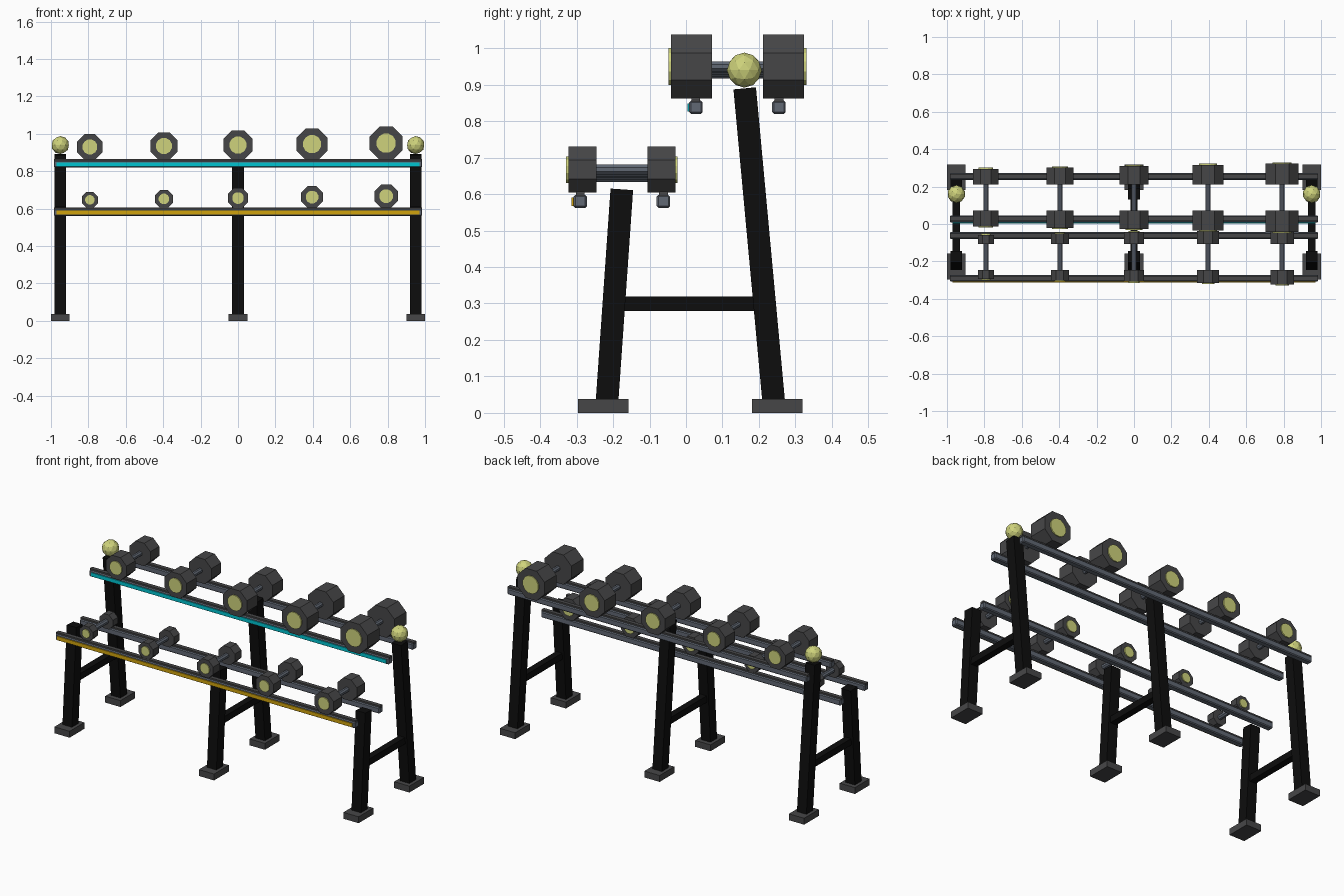
import bpy, bmesh, math
from mathutils import Matrix, Vector

if "Cube" in bpy.data.objects:
    bpy.data.objects.remove(bpy.data.objects["Cube"])


def material(name, rgb):
    m = bpy.data.materials.new(name)
    m.diffuse_color = (*rgb, 1)
    m.use_nodes = True
    m.node_tree.nodes["Principled BSDF"].inputs["Base Color"].default_value = m.diffuse_color
    return m


BLACK = material("frame_black", (0.004, 0.004, 0.004))
DARK = material("rubber_grey", (0.062, 0.062, 0.064))
SLATE = material("steel_slate", (0.12, 0.14, 0.175))
LIME = material("pale_lime", (0.62, 0.65, 0.20))
CYAN = material("cyan", (0.0, 0.56, 0.64))
GOLD = material("gold", (0.64, 0.37, 0.004))


def finish(bm, name, mat):
    me = bpy.data.meshes.new(name)
    bm.to_mesh(me)
    bm.free()
    me.materials.append(mat)
    ob = bpy.data.objects.new(name, me)
    bpy.context.collection.objects.link(ob)
    return ob


def box(name, center, size, mat, bevel=0.0):
    bm = bmesh.new()
    bmesh.ops.create_cube(bm, size=1)
    bmesh.ops.scale(bm, vec=size, verts=bm.verts)
    if bevel:
        bmesh.ops.bevel(bm, geom=bm.edges[:], offset=bevel, segments=1,
                        affect='EDGES')
    ob = finish(bm, name, mat)
    ob.location = center
    return ob


def post(name, a, b, width, mat):
    # square bar running from point a to point b
    a, b = Vector(a), Vector(b)
    d = b - a
    ob = box(name, (a + b) / 2, (width, width, d.length), mat)
    ob.rotation_euler = (math.atan2(-d.y, d.z), 0, 0)
    return ob


def cylinder_y(name, x, y0, y1, z, r, sides, mat):
    # prism along y with a flat side on top; r measured to the flats
    bm = bmesh.new()
    R = r / math.cos(math.pi / sides)
    bmesh.ops.create_cone(bm, cap_ends=True, segments=sides, radius1=R,
                          radius2=R, depth=abs(y1 - y0))
    bmesh.ops.rotate(bm, verts=bm.verts,
                     matrix=Matrix.Rotation(math.pi / sides, 3, 'Z'))
    bmesh.ops.rotate(bm, verts=bm.verts,
                     matrix=Matrix.Rotation(math.pi / 2, 3, 'X'))
    ob = finish(bm, name, mat)
    ob.location = (x, (y0 + y1) / 2, z)
    return ob


# Three A-shaped frames: feet, leaning legs, cross brace
for x in (-0.95, 0, 0.95):
    box("front_foot", (x, -0.227, 0.019), (0.1, 0.138, 0.038), DARK)
    box("rear_foot", (x, 0.25, 0.019), (0.1, 0.138, 0.038), DARK)
    post("front_leg", (x, -0.217, 0.025), (x, -0.176, 0.613), 0.062, BLACK)
    post("rear_leg", (x, 0.241, 0.025), (x, 0.161, 0.89), 0.062, BLACK)
    box("cross_brace", (x, 0.012, 0.299), (0.04, 0.39, 0.039), BLACK)

# Round caps on the outer rear legs
for x in (-0.95, 0.95):
    bm = bmesh.new()
    bmesh.ops.create_icosphere(bm, subdivisions=2, radius=0.048)
    finish(bm, "ball_cap", LIME).location = (x, 0.16, 0.94)

# Two tiers: (mid y, rail centre z, stripe material, first dumbbell size)
for tier, mid, z, stripe, k0 in (("lower", -0.176, 0.580, GOLD, 0),
                                 ("upper", 0.141, 0.838, CYAN, 5)):
    # Rails with a narrow pad along the top
    for s in (-1, 1):
        y = mid + s * 0.114
        box(tier + "_rail", (0, y, z), (1.97, 0.037, 0.036), SLATE, 0.005)
        box(tier + "_rail_pad", (0, y, z + 0.021), (1.97, 0.024, 0.012), DARK)
    # Coloured stripe on the front rail
    box(tier + "_stripe", (0, mid - 0.114 - 0.0205, z - 0.001),
        (1.94, 0.006, 0.022), stripe)

    # Dumbbells growing from left to right
    for i in range(5):
        k = k0 + i
        x = (i - 2) * 0.396
        r = 0.043 + 0.005 * k
        length = 0.048 + 0.0072 * k
        zc = z + 0.024 + r
        cylinder_y(tier + "_dumbbell_handle", x, mid - 0.08, mid + 0.08, zc,
                   0.0135, 8, SLATE)
        for s in (-1, 1):
            inner, outer = mid + s * 0.07, mid + s * (0.07 + length)
            cylinder_y(tier + "_dumbbell_head", x, inner, outer, zc, r, 8, DARK)
            cylinder_y(tier + "_dumbbell_end_disc", x, outer - s * 0.003,
                       outer + s * 0.006, zc, r * 0.58, 12, LIME)
